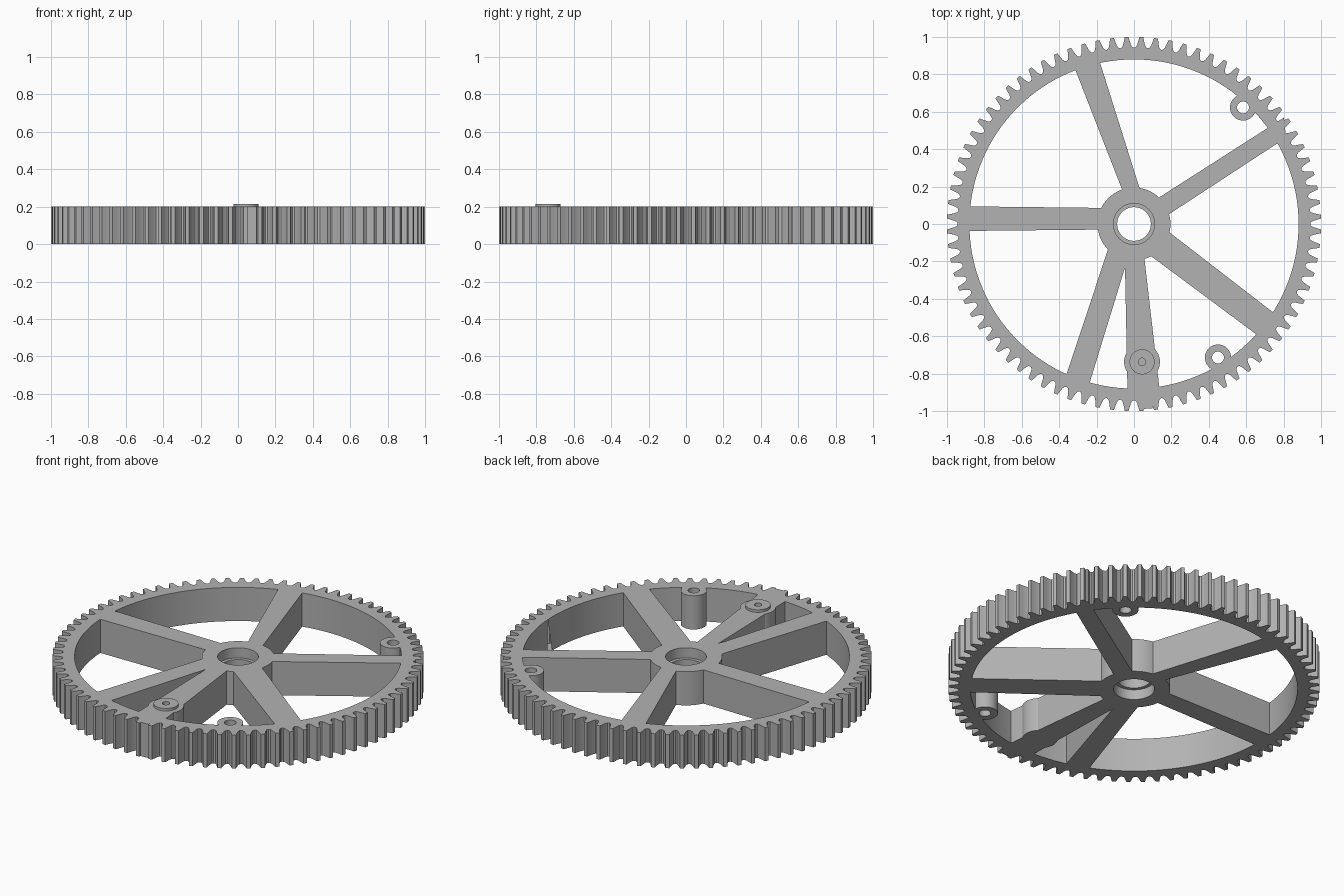
import bpy, bmesh, math

if "Cube" in bpy.data.objects:
    bpy.data.objects.remove(bpy.data.objects["Cube"])

H = 0.2          # wheel thickness
TEETH = 80

metal = bpy.data.materials.new("grey_metal")
metal.diffuse_color = (0.45, 0.45, 0.45, 1)
metal.use_nodes = True
metal.node_tree.nodes["Principled BSDF"].inputs["Base Color"].default_value = metal.diffuse_color


def circle(r, c=(0, 0), n=48):
    return [(c[0] + r * math.cos(2 * math.pi * i / n),
             c[1] + r * math.sin(2 * math.pi * i / n)) for i in range(n)]


def prism(name, pts, z0=0.0, z1=H):
    """Extrude a counter-clockwise outline from z0 to z1."""
    bm = bmesh.new()
    face = bm.faces.new([bm.verts.new((x, y, z0)) for x, y in pts])
    ext = bmesh.ops.extrude_face_region(bm, geom=[face])
    for v in ext["geom"]:
        if isinstance(v, bmesh.types.BMVert):
            v.co.z = z1
    bmesh.ops.recalc_face_normals(bm, faces=bm.faces[:])
    me = bpy.data.meshes.new(name)
    bm.to_mesh(me)
    bm.free()
    me.materials.append(metal)
    ob = bpy.data.objects.new(name, me)
    bpy.context.collection.objects.link(ob)
    return ob


def combine(target, tool, op):
    """Apply a boolean and remove the tool."""
    bpy.context.view_layer.objects.active = target
    mod = target.modifiers.new(op, 'BOOLEAN')
    mod.operation, mod.solver, mod.object = op, 'EXACT', tool
    bpy.ops.object.modifier_apply(modifier=mod.name)
    bpy.data.objects.remove(tool)


# toothed rim: rounded tooth profile (angle fraction of a pitch, radius)
tooth = [(-0.5, 0.942), (-0.37, 0.946), (-0.28, 0.958), (-0.2, 0.98), (-0.13, 1.0),
         (0.13, 1.0), (0.2, 0.98), (0.28, 0.958), (0.37, 0.946)]
outline = []
for i in range(TEETH):
    for f, r in tooth:
        a = (i + 0.5 + f) * 2 * math.pi / TEETH
        outline.append((r * math.cos(a), r * math.sin(a)))
wheel = prism("gear_wheel", outline)
combine(wheel, prism("rim_opening", circle(0.88, n=128), -0.1, H + 0.1), 'DIFFERENCE')

# central hub
combine(wheel, prism("hub", circle(0.195, n=64)), 'UNION')

# spokes: (outer point, inner point) of each of the two edges
spokes = [
    ((-0.31, 0.815), (-0.064, 0.185), (-0.18, 0.858), (0.027, 0.2)),
    ((0.767, 0.547), (0.139, 0.145), (0.78, 0.44), (0.19, 0.054)),
    ((-0.877, 0.094), (-0.166, 0.086), (-0.877, -0.037), (-0.187, -0.03)),
    ((0.647, -0.585), (0.086, -0.168), (0.76, -0.485), (0.19, -0.045)),
    ((-0.358, -0.794), (-0.139, -0.136), (-0.235, -0.842), (-0.048, -0.233)),
    ((-0.035, -0.88), (-0.048, -0.233), (0.135, -0.87), (0.054, -0.17)),
]


def along(a, b, r):
    """Point on the line through a and b, pushed past a by r."""
    d = math.dist(a, b)
    return (a[0] + (a[0] - b[0]) * r / d, a[1] + (a[1] - b[1]) * r / d)


for a, b, c, d in spokes:
    pts = [along(a, b, 0.04), along(b, a, 0.07), along(d, c, 0.07), along(c, d, 0.04)]
    combine(wheel, prism("spoke", pts), 'UNION')

# filled tooth gap below the boss spoke
combine(wheel, prism("rim_pad", [(0.03, -0.92), (0.1, -0.92), (0.1, -0.985), (0.03, -0.99)]), 'UNION')

# pivot boss with raised cap and blind hole
boss = (0.043, -0.737)
combine(wheel, prism("boss", circle(0.096, boss)), 'UNION')
combine(wheel, prism("boss_cap", circle(0.067, boss), 0.1, 0.215), 'UNION')
combine(wheel, prism("boss_hole", circle(0.02, boss, 24), 0.1, 0.3), 'DIFFERENCE')

# two hollow lugs inside the rim
for c in ((0.583, 0.623), (0.449, -0.714)):
    combine(wheel, prism("lug", circle(0.07, c)), 'UNION')
    combine(wheel, prism("lug_hole", circle(0.032, c, 32), -0.1, 0.3), 'DIFFERENCE')

# hub bore, recessed from both ends
combine(wheel, prism("bore", circle(0.09), -0.1, 0.3), 'DIFFERENCE')
for z0, z1 in ((0.14, 0.3), (-0.1, 0.06)):
    combine(wheel, prism("bore_recess", circle(0.11), z0, z1), 'DIFFERENCE')

# smooth round walls, sharp corners
bpy.ops.object.select_all(action='DESELECT')
wheel.select_set(True)
bpy.context.view_layer.objects.active = wheel
bpy.ops.object.shade_smooth_by_angle(angle=math.radians(20))
